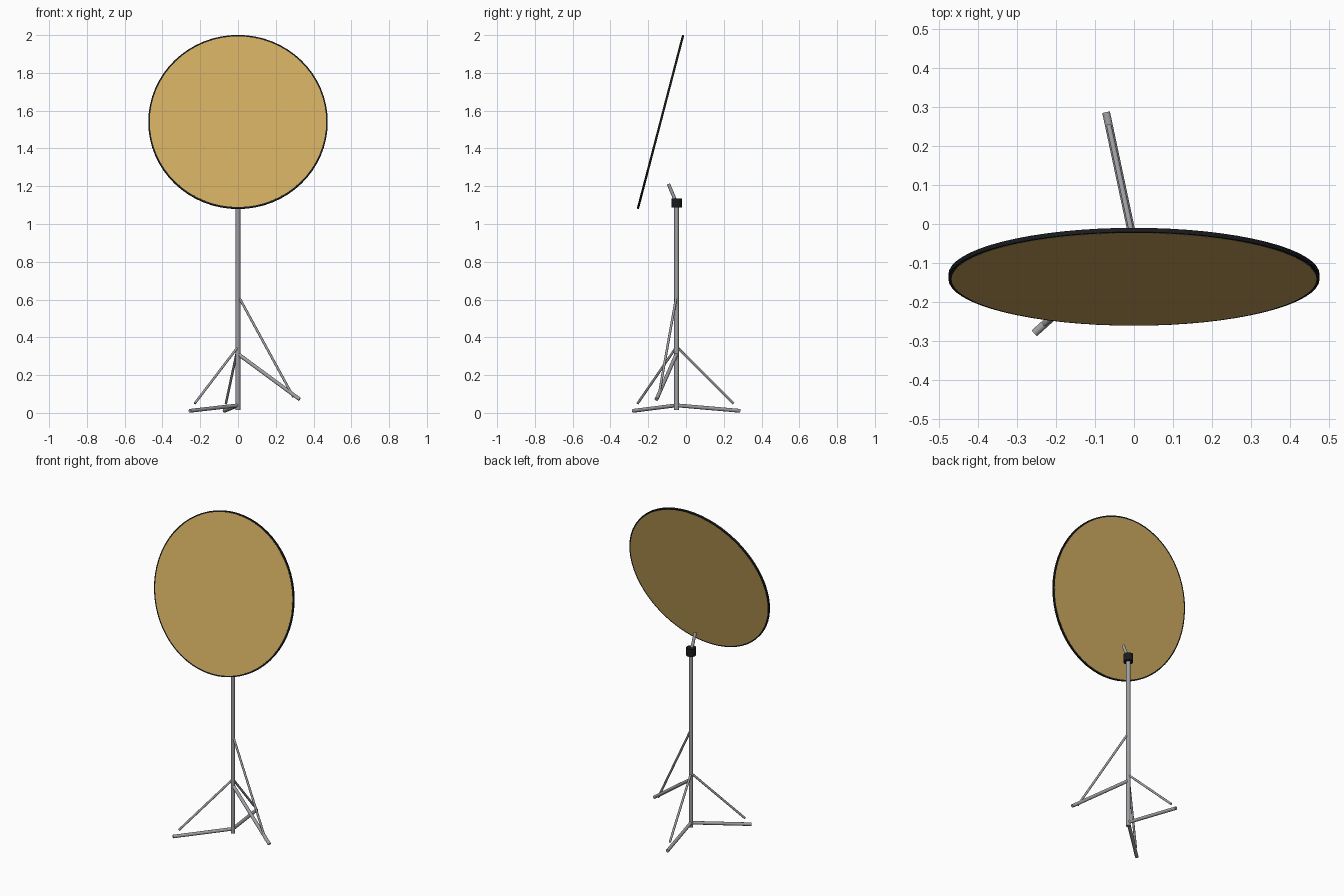
import bpy, math
from mathutils import Vector

cube = bpy.data.objects.get("Cube")
if cube:
    bpy.data.objects.remove(cube, do_unlink=True)


def material(name, r, g, b):
    m = bpy.data.materials.new(name)
    m.use_nodes = True
    m.diffuse_color = (r, g, b, 1)
    m.node_tree.nodes["Principled BSDF"].inputs["Base Color"].default_value = (r, g, b, 1)
    return m


gold = material("gold fabric", 0.62, 0.41, 0.115)
black = material("black trim", 0.01, 0.011, 0.013)
metal = material("grey metal", 0.35, 0.35, 0.37)


def rod(name, start, end, radius, mat, sides=16):
    """Cylinder running between two points."""
    a, b = Vector(start), Vector(end)
    d = b - a
    bpy.ops.mesh.primitive_cylinder_add(vertices=sides, radius=radius, depth=d.length,
                                        location=(a + b) / 2)
    o = bpy.context.object
    o.rotation_euler = d.to_track_quat('Z', 'Y').to_euler()
    o.name = name
    o.data.materials.append(mat)
    bpy.ops.object.shade_smooth_by_angle(angle=math.radians(40))
    return o


POLE_Y = -0.05

# Centre pole, clamp and tilted holder pin
rod("centre_pole", (0, POLE_Y, 0.015), (0, POLE_Y, 1.1), 0.0125, metal)
rod("clamp", (0, POLE_Y, 1.087), (0, POLE_Y, 1.135), 0.028, black, 24)
rod("holder_pin", (0, POLE_Y, 1.11), (0, -0.093, 1.212), 0.009, metal)

# Three legs with braces; the last leg is set higher on the pole
legs = [("back", 102, 0.04, 0.011, 0.35, 0.05),
        ("right", 222, 0.04, 0.011, 0.35, 0.05),
        ("left", 342, 0.312, 0.072, 0.622, 0.085)]
for name, angle, top, foot, brace_top, brace_end in legs:
    a = math.radians(angle)

    def at(r, z):
        return (r * math.cos(a), POLE_Y + r * math.sin(a), z)

    rod(name + "_leg", at(0, top), at(0.343, foot), 0.01, metal)
    rod(name + "_brace", at(0, brace_top), at(0.308, brace_end), 0.0065, metal)

# Tilted reflector: black rim with a gold disc flush on both faces
centre = Vector((0, -0.135, 1.54))
normal = Vector((0, -0.92, 0.24)).normalized()
for name, radius, half, mat in (("reflector_rim", 0.475, 0.0055, black),
                                ("reflector_disc", 0.467, 0.006, gold)):
    rod(name, centre - normal * half, centre + normal * half, radius, mat, 64)
